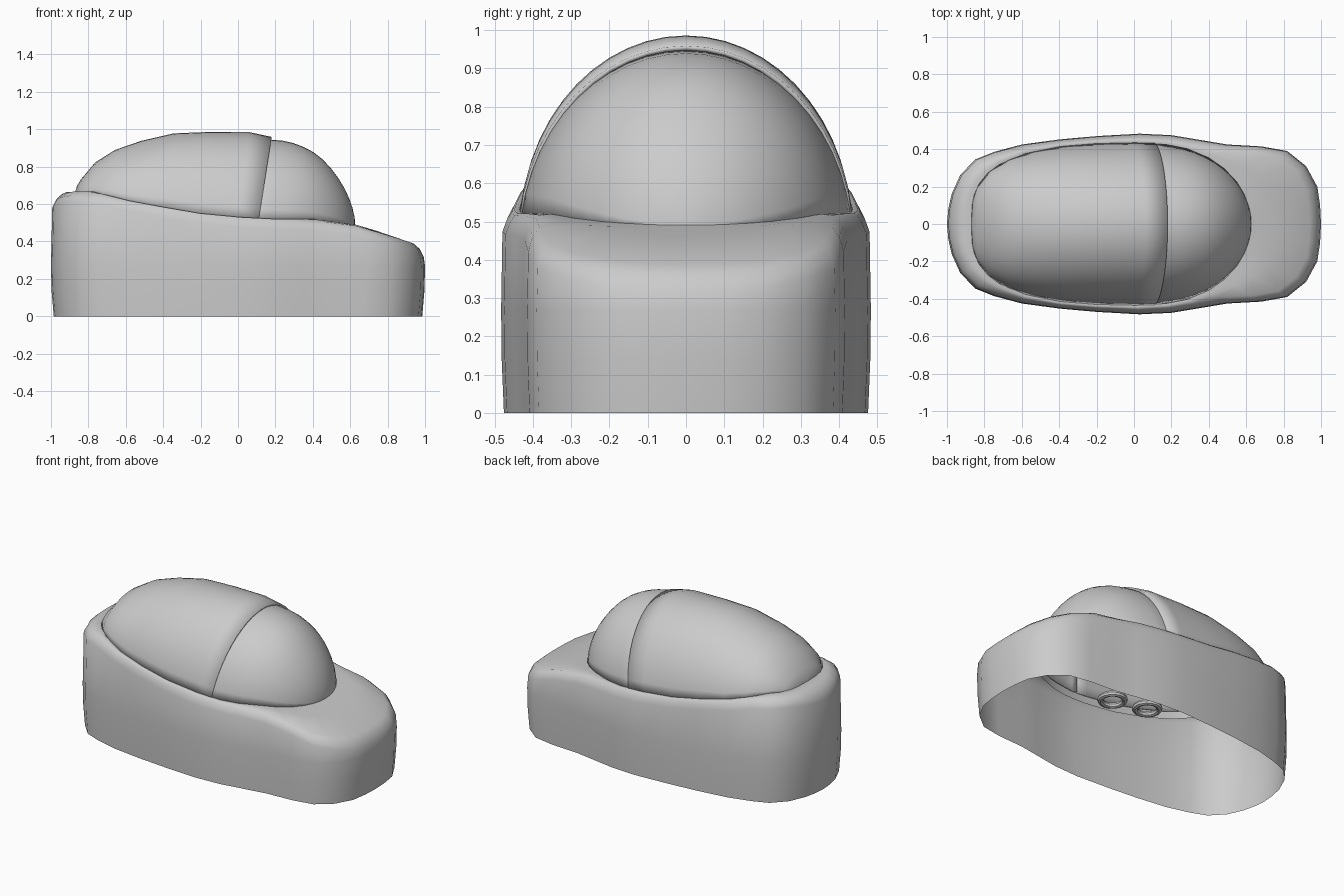
import bpy, bmesh, math
from mathutils import Vector

if "Cube" in bpy.data.objects:
    bpy.data.objects.remove(bpy.data.objects["Cube"])


def interp(table, x):
    if x <= table[0][0]:
        return table[0][1]
    for (x0, v0), (x1, v1) in zip(table, table[1:]):
        if x <= x1:
            return v0 + (v1 - v0) * (x - x0) / (x1 - x0)
    return table[-1][1]


def loft(name, rings, closed, angle=40):
    """Join successive rings of points with quads."""
    bm = bmesh.new()
    vs = [[bm.verts.new(p) for p in r] for r in rings]
    n = len(vs[0])
    for a, b in zip(vs, vs[1:]):
        for i in range(n if closed else n - 1):
            j = (i + 1) % n
            bm.faces.new((a[i], a[j], b[j], b[i]))
    bmesh.ops.remove_doubles(bm, verts=bm.verts, dist=0.0005)
    bmesh.ops.recalc_face_normals(bm, faces=bm.faces)
    me = bpy.data.meshes.new(name)
    bm.to_mesh(me)
    bm.free()
    ob = bpy.data.objects.new(name, me)
    bpy.context.collection.objects.link(ob)
    bpy.ops.object.select_all(action='DESELECT')
    bpy.context.view_layer.objects.active = ob
    ob.select_set(True)
    bpy.ops.object.shade_smooth_by_angle(angle=math.radians(angle))
    return ob


# Deck height along the length, and half plan outline from nose to tail
DECK = [(-1, .635), (-.93, .665), (-.78, .668), (-.55, .61), (-.2, .55),
        (.1, .522), (.4, .52), (.63, .49), (.9, .41), (1, .37)]
HALF = [(1, 0), (.995, .1), (.98, .2), (.92, .31), (.82, .39), (.68, .415),
        (.5, .425), (.35, .45), (.2, .475), (.03, .483), (-.2, .47),
        (-.4, .452), (-.6, .425), (-.75, .385), (-.85, .345), (-.93, .26),
        (-.975, .16), (-.993, .08), (-1, 0)]
OUTLINE = HALF + [(x, -y) for x, y in HALF[-2:0:-1]]
OPEN_X = [(-1, -.87), (-.75, -.72), (.2, .17), (.5, .4), (.82, .55),
          (.92, .59), (.98, .617), (1, .627)]
SEAM, FRONT, REAR = .11, .627, -.87


def half_width(s):
    """Half width of the canopy base at station s."""
    if s > SEAM:
        u = min(1, (s - SEAM) / (FRONT - SEAM))
        return .428 * math.sqrt(1 - u * u)
    u = min(1, (SEAM - s) / (SEAM - REAR))
    return .435 * max(0, 1 - u ** 3) ** (1 / 3)


# Body shell: open underneath, rounded shoulder, deck around cockpit opening
def body_ring(inset=0, tmax=0, drop=0, z=None, scale=1, t_fixed=None):
    pts = []
    for x, y in OUTLINE:
        p = Vector((x, y))
        ox = interp(OPEN_X, x)
        q = Vector((ox, math.copysign(half_width(ox), y)))
        t = min(inset / (q - p).length, tmax) if t_fixed is None else t_fixed
        r = p.lerp(q, t) * scale
        pts.append((r.x, r.y, interp(DECK, r.x) - drop if z is None else z))
    return pts


rings = [body_ring(z=0, scale=.985), body_ring(z=.14, scale=.997),
         body_ring(z=.27), body_ring(drop=.055, scale=.993),
         body_ring(.025, .3, .022, scale=.997), body_ring(.06, .55, .006)]
rings += [body_ring(t_fixed=t) for t in (.7, .85, 1)]
rings.append(body_ring(t_fixed=1, drop=.06, scale=.985))   # inner lip
loft("body_shell", rings, True, 45)


# Canopy: arched sections leaning towards the seam
def arch(s, w, h, lean, n=24):
    a0 = math.radians(8)
    base = interp(DECK, s) - .008
    pts = []
    for i in range(n + 1):
        a = a0 + (math.pi - 2 * a0) * i / n
        f = (math.sin(a) - math.sin(a0)) / (1 - math.sin(a0))
        pts.append((s + lean * f, w * math.cos(a) / math.cos(a0),
                    base + (h + .008) * f))
    return pts


def canopy_shell(name, sections, thickness):
    ob = loft(name, sections, False, 50)
    m = ob.modifiers.new("thickness", 'SOLIDIFY')
    m.thickness = thickness
    m.offset = -1
    return ob


RISE = [(REAR, 0), (-.862, .03), (-.84, .068), (-.77, .158), (-.67, .25),
        (-.54, .33), (-.38, .397), (-.2, .436), (0, .453), (SEAM, .437)]
rear = [arch(s, half_width(s), h, .07 * (s - REAR) / (SEAM - REAR))
        for s, h in RISE]
canopy_shell("rear_canopy", rear, .012)

front = [arch(SEAM - .03, .422, .424, .07)]
for i in range(13):
    u = math.sin(math.pi / 2 * i / 12)
    s = SEAM + (FRONT - SEAM) * u
    front.append(arch(s, half_width(s) * .988,
                      .422 * max(0, 1 - u * u) ** .58, .07 * (1 - u)))
canopy_shell("front_canopy", front, .008)

# Small round fittings inside the cockpit lip
for side in (-1, 1):
    for k, x in enumerate((-.12, -.38)):
        bpy.ops.mesh.primitive_torus_add(
            major_radius=.07, minor_radius=.018, major_segments=20,
            minor_segments=8, location=(x, side * .335, interp(DECK, x) - .04))
        ob = bpy.context.object
        ob.name = f"cockpit_ring_{'left' if side > 0 else 'right'}_{k + 1}"
        bpy.ops.object.shade_smooth_by_angle(angle=math.radians(40))
